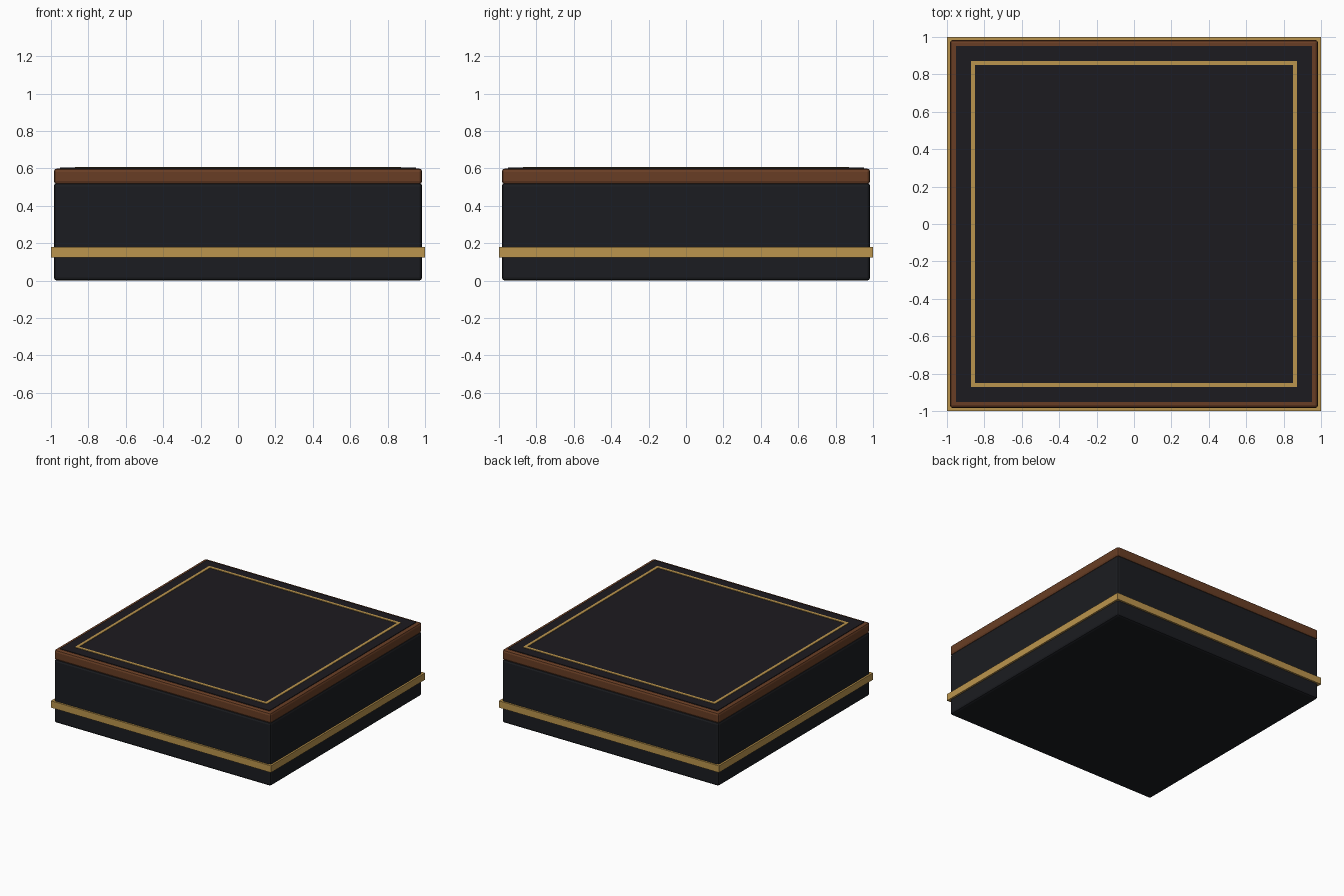
import bpy, bmesh

if "Cube" in bpy.data.objects:
    bpy.data.objects.remove(bpy.data.objects["Cube"])


def material(name, rgb):
    m = bpy.data.materials.new(name)
    m.diffuse_color = (*rgb, 1)
    m.use_nodes = True
    m.node_tree.nodes["Principled BSDF"].inputs["Base Color"].default_value = m.diffuse_color
    return m


def finish(bm, name, mat, bevel=0, segments=2):
    bmesh.ops.recalc_face_normals(bm, faces=bm.faces)
    me = bpy.data.meshes.new(name)
    bm.to_mesh(me)
    bm.free()
    me.materials.append(mat)
    ob = bpy.data.objects.new(name, me)
    bpy.context.collection.objects.link(ob)
    if bevel:
        mod = ob.modifiers.new("Bevel", 'BEVEL')
        mod.width = bevel
        mod.segments = segments
    return ob


def slab(name, half, z0, z1, mat, bevel=0):
    """Square block centred on the z axis."""
    bm = bmesh.new()
    bmesh.ops.create_cube(bm, size=1)
    for v in bm.verts:
        v.co.x *= 2 * half
        v.co.y *= 2 * half
        v.co.z = z1 if v.co.z > 0 else z0
    return finish(bm, name, mat, bevel)


def square_ring(name, outer, inner, z0, z1, mat):
    """Square frame swept from a rectangular section."""
    bm = bmesh.new()
    section = ((outer, z0), (outer, z1), (inner, z1), (inner, z0))
    corners = ((1, 1), (-1, 1), (-1, -1), (1, -1))
    loops = [[bm.verts.new((sx * r, sy * r, z)) for r, z in section]
             for sx, sy in corners]
    for i in range(4):
        a, b = loops[i], loops[(i + 1) % 4]
        for j in range(4):
            k = (j + 1) % 4
            bm.faces.new((a[j], b[j], b[k], a[k]))
    return finish(bm, name, mat)


black = material("black_lacquer", (0.011, 0.012, 0.015))
brown = material("brown_wood", (0.14, 0.048, 0.018))
gold = material("gold_trim", (0.50, 0.30, 0.075))
leather = material("dark_top", (0.012, 0.011, 0.014))

# Box body and the metal band around it
slab("body", 0.985, 0.0, 0.522, black, 0.018)
square_ring("gold_band", 1.0, 0.97, 0.125, 0.181, gold)

# Wooden lid with a dark inset panel
slab("wood_lid", 0.985, 0.515, 0.6, brown, 0.018)
slab("top_panel", 0.952, 0.58, 0.605, leather)

# Fine gold border set in the panel
square_ring("gold_inlay", 0.872, 0.849, 0.59, 0.609, gold)
